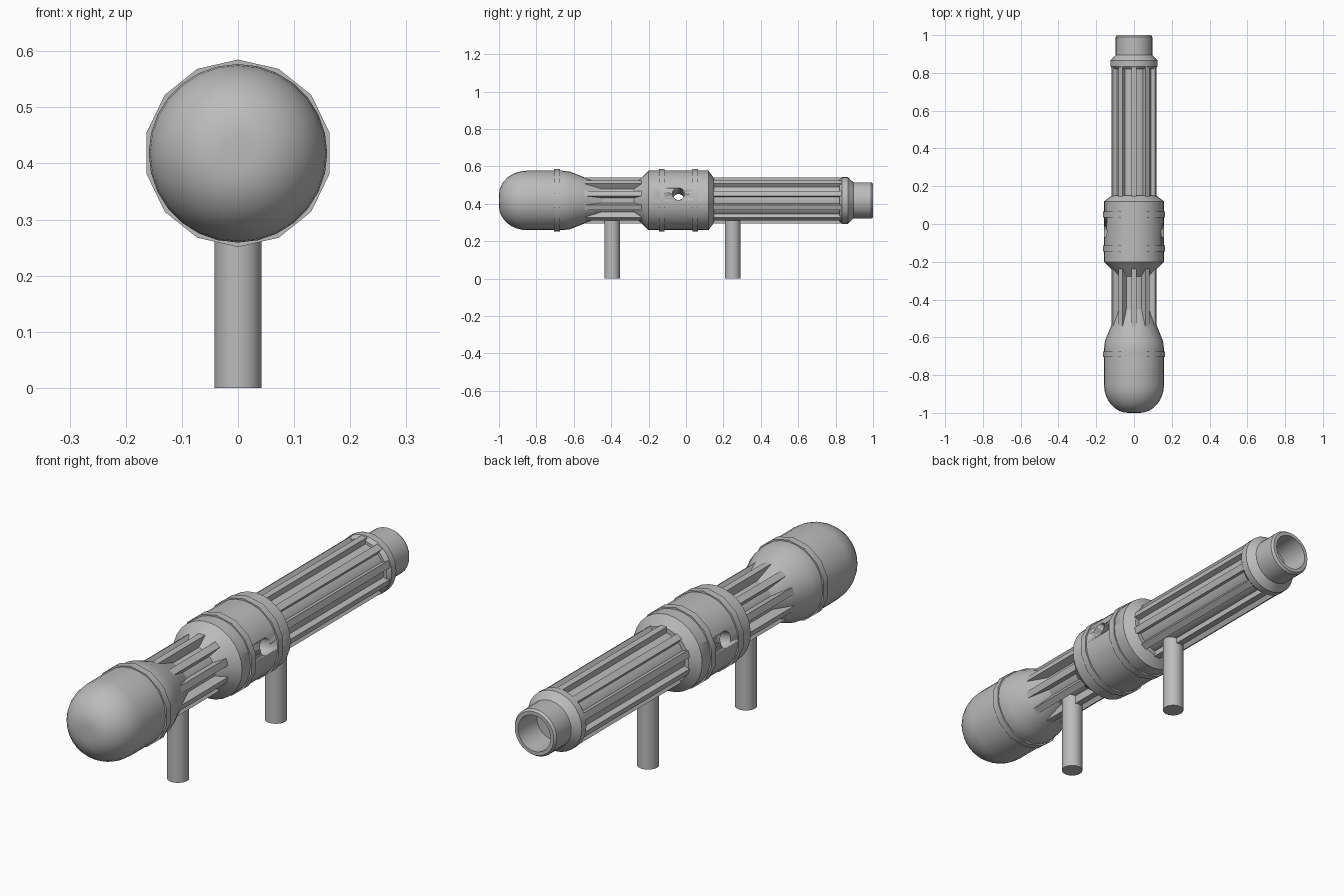
import bpy
import math
from mathutils import Matrix, Vector

cube = bpy.data.objects.get("Cube")
if cube:
    bpy.data.objects.remove(cube, do_unlink=True)

AXIS_Z = 0.418
RIBS = 10

metal = bpy.data.materials.new("grey_metal")
metal.use_nodes = True
GREY = (0.5, 0.5, 0.5, 1)
metal.diffuse_color = GREY
metal.node_tree.nodes["Principled BSDF"].inputs["Base Color"].default_value = GREY


def finish(obj, angle=30):
    obj.data.materials.append(metal)
    bpy.ops.object.select_all(action="DESELECT")
    obj.select_set(True)
    bpy.context.view_layer.objects.active = obj
    bpy.ops.object.shade_smooth_by_angle(angle=math.radians(angle))
    return obj


def lathe(name, profile, sides, closed=False):
    """Spin (y, radius) points around the long axis."""
    verts, faces, rows = [], [], []
    for y, r in profile:
        if r == 0:
            rows.append([len(verts)] * sides)
            verts.append((0, y, AXIS_Z))
            continue
        rows.append(list(range(len(verts), len(verts) + sides)))
        for i in range(sides):
            a = math.tau * i / sides
            verts.append((r * math.sin(a), y, AXIS_Z + r * math.cos(a)))
    pairs = list(zip(rows, rows[1:]))
    if closed:
        pairs.append((rows[-1], rows[0]))
    for a, b in pairs:
        for i in range(sides):
            j = (i + 1) % sides
            faces.append(list(dict.fromkeys((a[i], b[i], b[j], a[j]))))
    mesh = bpy.data.meshes.new(name)
    mesh.from_pydata(verts, [], faces)
    obj = bpy.data.objects.new(name, mesh)
    bpy.context.collection.objects.link(obj)
    return finish(obj)


def cylinder(name, radius, depth, location, rotation=(0, 0, 0)):
    bpy.ops.mesh.primitive_cylinder_add(vertices=32, radius=radius, depth=depth,
                                        location=location, rotation=rotation)
    obj = bpy.context.object
    obj.name = name
    return finish(obj)


def ribs(name, y0, y1, inner, outer, width=0.028):
    """Long flat bars set evenly around the axis."""
    for i in range(RIBS):
        bpy.ops.mesh.primitive_cube_add(size=1)
        obj = bpy.context.object
        obj.name = f"{name}_{i + 1}"
        shape = (Matrix.Translation((0, (y0 + y1) / 2, (inner + outer) / 2))
                 @ Matrix.Diagonal((width, y1 - y0, outer - inner, 1)))
        turn = Matrix.Rotation(math.tau * i / RIBS, 4, "Y")
        obj.data.transform(Matrix.Translation((0, 0, AXIS_Z)) @ turn @ shape)
        finish(obj)


# Rounded pommel with its tapered shoulder
R = 0.159
dome = [(-0.85 - 0.15 * math.cos(t), 0.03 + (R - 0.03) * math.sin(t))
        for t in [math.radians(11.25 * k) for k in range(9)]]
lathe("pommel", [(-1.0, 0)] + dome
      + [(-0.66, R), (-0.62, 0.154), (-0.53, 0.118), (-0.45, 0.088), (-0.44, 0)], 28)

# Slim grip between pommel and body
lathe("grip", [(-0.46, 0), (-0.46, 0.088), (-0.27, 0.088), (-0.27, 0)], 28)
ribs("grip_rib", -0.55, -0.22, 0.07, 0.122)

# Main body with a pair of angled bores
body = lathe("body", [(-0.28, 0), (-0.28, 0.086), (-0.24, 0.12), (-0.2, R), (0.12, R),
                      (0.15, 0.118), (0.15, 0)], 28)
tilt = math.radians(13)
for side, label in ((1, "left"), (-1, "right")):
    direction = Vector((side * math.cos(tilt), 0, math.sin(tilt)))
    centre = Vector((0, -0.04, AXIS_Z)) + direction * 0.14
    cutter = cylinder(f"bore_cutter_{label}", 0.033, 0.3, centre,
                      direction.to_track_quat("Z", "Y").to_euler())
    cut = body.modifiers.new(f"bore_{label}", "BOOLEAN")
    cut.operation = "DIFFERENCE"
    cut.solver = "EXACT"
    cut.object = cutter
    bpy.context.view_layer.objects.active = body
    body.select_set(True)
    bpy.ops.object.modifier_apply(modifier=cut.name)
    bpy.data.objects.remove(cutter, do_unlink=True)

# Faceted bands round the pommel and body
for name, y in (("pommel_band", -0.69), ("rear_band", -0.13), ("front_band", 0.05)):
    lathe(name, [(y - 0.015, 0.15), (y - 0.015, 0.167),
                 (y + 0.015, 0.167), (y + 0.015, 0.15)], 14, closed=True)

# Barrel with long ribs
lathe("barrel", [(0.1, 0), (0.1, 0.1), (0.84, 0.1), (0.84, 0)], 28)
ribs("barrel_rib", 0.12, 0.84, 0.08, 0.122)

# Collar and hollow muzzle
lathe("muzzle", [(0.82, 0), (0.82, 0.112), (0.835, 0.125), (0.865, 0.125), (0.895, 0.097),
                 (0.99, 0.097), (1.0, 0.09), (1.0, 0.075), (0.88, 0.072), (0.88, 0)], 28)

# Display posts
for name, y in (("front_post", -0.395), ("rear_post", 0.25)):
    cylinder(name, 0.042, 0.36, (0, y, 0.18))
